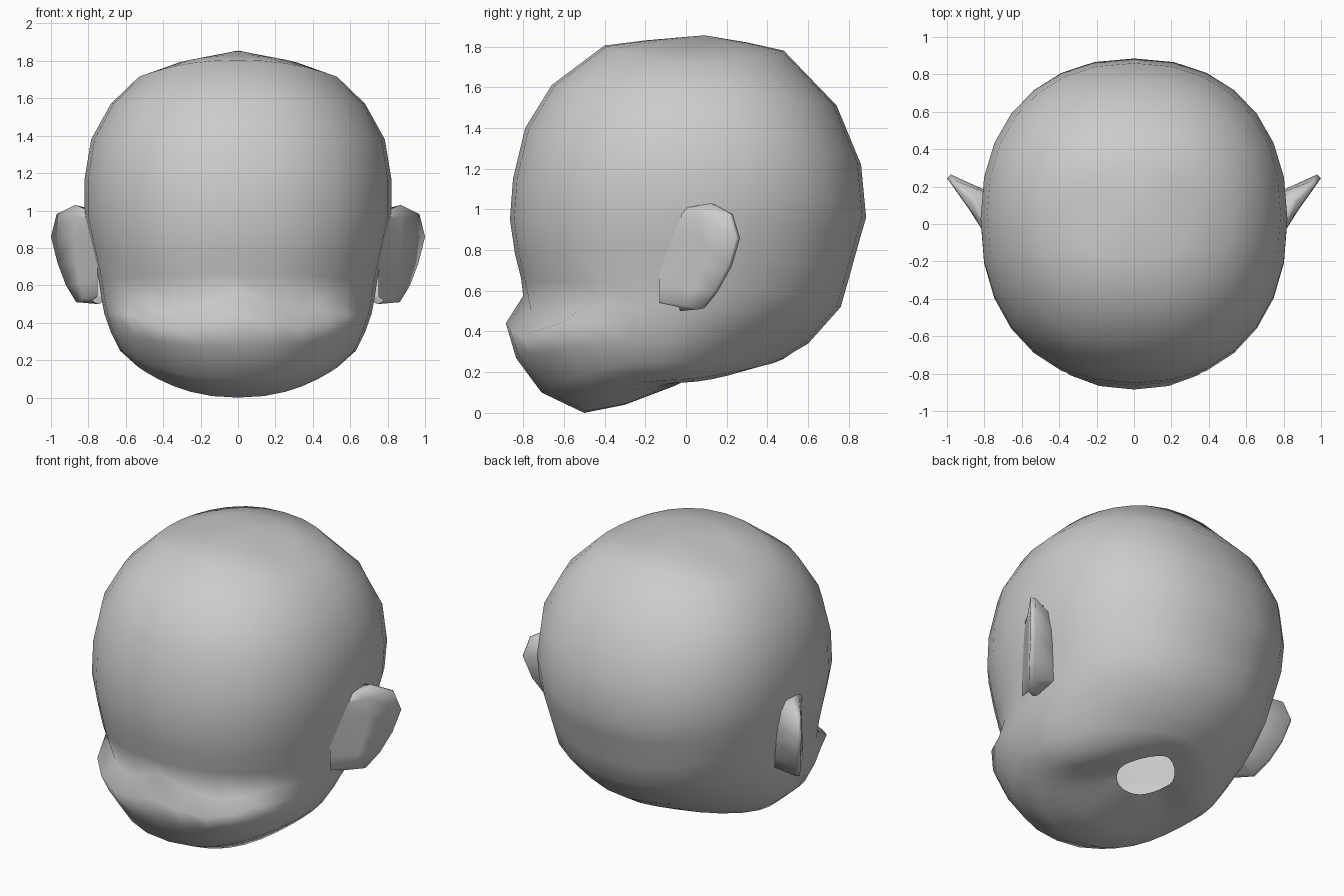
import bpy, bmesh, math

if "Cube" in bpy.data.objects:
    bpy.data.objects.remove(bpy.data.objects["Cube"])

SEG = 28


def finish(name, bm):
    bmesh.ops.recalc_face_normals(bm, faces=bm.faces)
    for f in bm.faces:
        f.smooth = True
    me = bpy.data.meshes.new(name)
    bm.to_mesh(me)
    bm.free()
    ob = bpy.data.objects.new(name, me)
    bpy.context.collection.objects.link(ob)
    return ob


def bridge(bm, a, b, closed):
    n = len(a)
    for i in range(n if closed else n - 1):
        j = (i + 1) % n
        bm.faces.new((a[i], a[j], b[j], b[i]))


# Head rings, top to neck hole: front (y, z), side (x, y, z), back (y, z)
RINGS = [
    ((-.20, 1.83), (.32, .05, 1.79), (.30, 1.82)),
    ((-.40, 1.805), (.53, .05, 1.715), (.48, 1.78)),
    ((-.66, 1.61), (.68, .05, 1.57), (.74, 1.51)),
    ((-.79, 1.40), (.785, .05, 1.38), (.86, 1.22)),
    ((-.85, 1.15), (.82, .03, 1.17), (.885, .96)),
    ((-.865, .95), (.82, .02, .97), (.85, .84)),
    ((-.84, .78), (.78, 0, .79), (.80, .66)),
    ((-.81, .66), (.745, -.02, .63), (.76, .52)),
    ((-.80, .43), (.73, -.02, .53), (.68, .43)),
    ((-.885, .44), (.715, -.05, .45), (.60, .34)),
    ((-.835, .27), (.68, -.08, .35), (.53, .30)),
    ((-.71, .10), (.63, -.12, .25), (.48, .265)),
    ((-.50, .00), (.53, -.10, .16), (.43, .245)),
    ((-.30, .04), (.36, .00, .15), (.37, .235)),
    ((-.05, .135), (.175, .12, .18), (.30, .22)),
]
# Wavy lip: per-column height shift and recess, from the centre outwards
CREASE, LIP = 8, 9
LIFT = {CREASE: [.145, .06, .01, .0, .02, .02],
        LIP: [0, -.03, -.06, -.04, 0, 0]}
RECESS = {CREASE: [0, .03, .05, .05, .03, 0],
          LIP: [0, 0, 0, -.01, -.02, -.01]}


def power(v, p=0.9):
    return math.copysign(abs(v) ** p, v) if abs(v) > 1e-6 else 0.0


bm = bmesh.new()
loops = []
for r, (front, side, back) in enumerate(RINGS):
    loop = []
    for i in range(SEG):
        t = 2 * math.pi * i / SEG
        c, s = math.cos(t), math.sin(t)
        end = front if c > 0 else back
        p = 0.9 if c > 0 else 0.9 + .06 * max(0, min(r, 13) - 7)
        k = min(i, SEG - i)
        shrink = 1 - (RECESS[r][k] if r in RECESS and k < 6 else 0)
        lift = LIFT[r][k] if r in LIFT and k < 6 else 0
        x = side[0] * power(s, p) * shrink
        y = side[1] + (end[0] - side[1]) * abs(power(c, p)) * shrink
        z = side[2] + (end[1] - side[2]) * c * c + lift
        loop.append(bm.verts.new((x, y, z)))
    loops.append(loop)
for a, b in zip(loops, loops[1:]):
    bridge(bm, a, b, True)
crown = bm.verts.new((0, .09, 1.855))
for i in range(SEG):
    bm.faces.new((crown, loops[0][i], loops[0][(i + 1) % SEG]))
finish("head", bm)

# Ears: swept-back thin fins with a narrow rim, mirrored
RIM = [(.79, -.02, 1.0), (.87, .12, 1.03), (.97, .21, .98), (1.0, .245, .86),
       (.965, .205, .72), (.92, .14, .6), (.865, .07, .51), (.75, -.03, .5)]
bm = bmesh.new()
mid = 0.77
strips = [
    [(.75, -.13, mid + (z - mid) * .85) for x, y, z in RIM],
    [(.80 + (x - .80) * .4, -.03 + (y + .02) * .4, mid + (z - mid) * .93) for x, y, z in RIM],
    RIM,
    [(x - .02, y + .02, mid + (z - mid) * .98) for x, y, z in RIM],
    [(.72, .11 + .15 * y, mid + (z - mid) * .85) for x, y, z in RIM],
]
rows = [[bm.verts.new(p) for p in strip] for strip in strips]
for a, b in zip(rows, rows[1:]):
    bridge(bm, a, b, False)
ears = finish("ears", bm)
mirror = ears.modifiers.new("mirror", 'MIRROR')
mirror.use_axis[0] = True
mirror.use_mirror_merge = False
